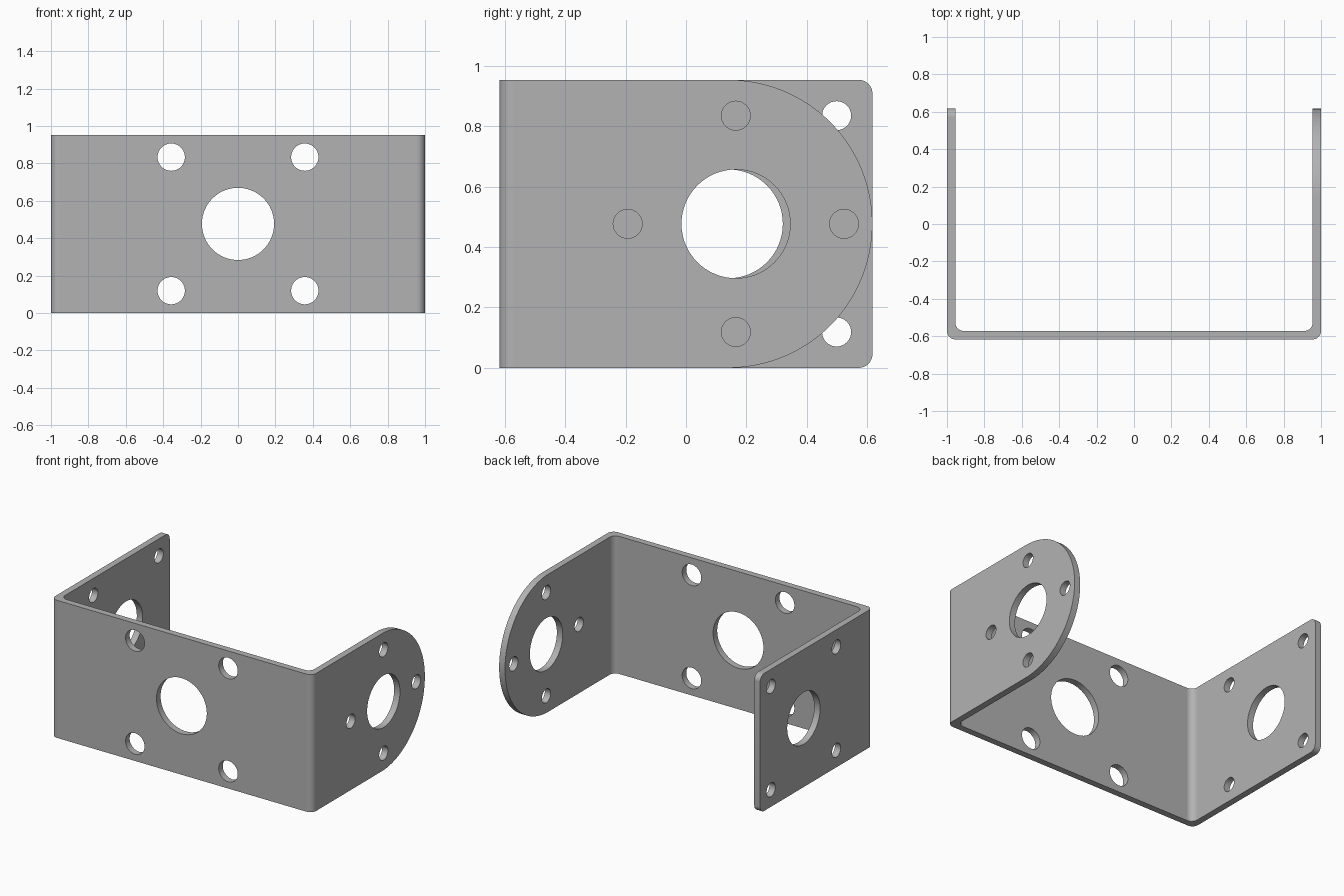
import bpy, bmesh, math
from mathutils import Vector

if "Cube" in bpy.data.objects:
    bpy.data.objects.remove(bpy.data.objects["Cube"])

H = 0.953            # height of the strip
MID = H / 2
F, E = -0.617, 0.617  # front and rear limits in y
T = 0.045            # sheet thickness
R = 0.045            # bend radius
END = E - MID        # centre of the rounded flange end

steel = bpy.data.materials.new("grey steel")
steel.diffuse_color = (0.45, 0.45, 0.45, 1)
steel.use_nodes = True
steel.node_tree.nodes["Principled BSDF"].inputs["Base Color"].default_value = steel.diffuse_color


def arc(cx, cy, r, a0, a1, n):
    return [(cx + r * math.cos(math.radians(a0 + (a1 - a0) * i / n)),
             cy + r * math.sin(math.radians(a0 + (a1 - a0) * i / n))) for i in range(n + 1)]


def prism(name, points, direction):
    """Extrude a closed 3D outline along a direction."""
    bm = bmesh.new()
    face = bm.faces.new([bm.verts.new(p) for p in points])
    moved = bmesh.ops.extrude_face_region(bm, geom=[face])["geom"]
    bmesh.ops.translate(bm, vec=direction,
                        verts=[v for v in moved if isinstance(v, bmesh.types.BMVert)])
    bmesh.ops.recalc_face_normals(bm, faces=bm.faces)
    mesh = bpy.data.meshes.new(name)
    bm.to_mesh(mesh)
    bm.free()
    obj = bpy.data.objects.new(name, mesh)
    bpy.context.collection.objects.link(obj)
    return obj


# U-shaped sheet with bent corners
half = [(1 - T, E), (1, E)][::-1]
outer = arc(1 - R, F + R, R, 0, -90, 10)
inner = arc(1 - T - R, F + T + R, R, -90, 0, 10)
right_out = [(1, E)] + outer
right_in = inner + [(1 - T, E)]
flip = lambda pts: [(-x, y) for x, y in reversed(pts)]
outline = right_out + flip(right_out) + flip(right_in) + right_in
bracket = prism("bracket", [(x, y, 0) for x, y in outline], Vector((0, 0, H)))
bracket.data.materials.append(steel)

cutters = []


def side_cut(side, pts):
    """Cut a (y, z) outline through the left (-1) or right (+1) flange."""
    x = side * 0.8
    cutters.append(prism("flange_cutter", [(x, y, z) for y, z in pts], Vector((side * 0.4, 0, 0))))


def side_hole(side, y, z, r, n):
    side_cut(side, arc(y, z, r, 0, 360, n)[:-1])


def corner_cut(side, r, n):
    """Round both rear corners of a flange."""
    curve = arc(E - r, H - r, r, 0, 90, n)
    pts = curve + [(E - r, H + 0.1), (E + 0.1, H + 0.1), (E + 0.1, H - r)]
    side_cut(side, pts)
    side_cut(side, [(y, H - z) for y, z in pts])


# Front plate holes
for x, z, r, n in [(0, MID, 0.193, 64)] + [(sx * 0.357, MID + sz * 0.357, 0.073, 40)
                                          for sx in (-1, 1) for sz in (-1, 1)]:
    pts = [(a, -0.8, b) for a, b in arc(x, z, r, 0, 360, n)[:-1]]
    cutters.append(prism("front_cutter", pts, Vector((0, 0.4, 0))))

# Right flange: round end, bearing hole, four holes in a diamond
corner_cut(1, MID, 40)
side_hole(1, 0.165, MID, 0.18, 64)
for dy, dz in ((1, 0), (-1, 0), (0, 1), (0, -1)):
    side_hole(1, 0.165 + dy * 0.358, MID + dz * 0.358, 0.048, 32)

# Left flange: small corner radii, bearing hole, four holes in a square
corner_cut(-1, 0.045, 10)
side_hole(-1, END, MID, 0.18, 64)
for sy in (-1, 1):
    for sz in (-1, 1):
        side_hole(-1, END + sy * 0.358, MID + sz * 0.358, 0.048, 32)

# Apply the cuts, then remove the cutters
bpy.context.view_layer.objects.active = bracket
bracket.select_set(True)
for cutter in cutters:
    mod = bracket.modifiers.new("cut", "BOOLEAN")
    mod.operation, mod.solver, mod.object = "DIFFERENCE", "EXACT", cutter
    bpy.ops.object.modifier_apply(modifier=mod.name)
    bpy.data.objects.remove(cutter)

# Smooth bends and hole walls, flat plates
bpy.ops.object.shade_smooth_by_angle(angle=math.radians(30))
for face in bracket.data.polygons:
    if face.area > 0.1:
        face.use_smooth = False
